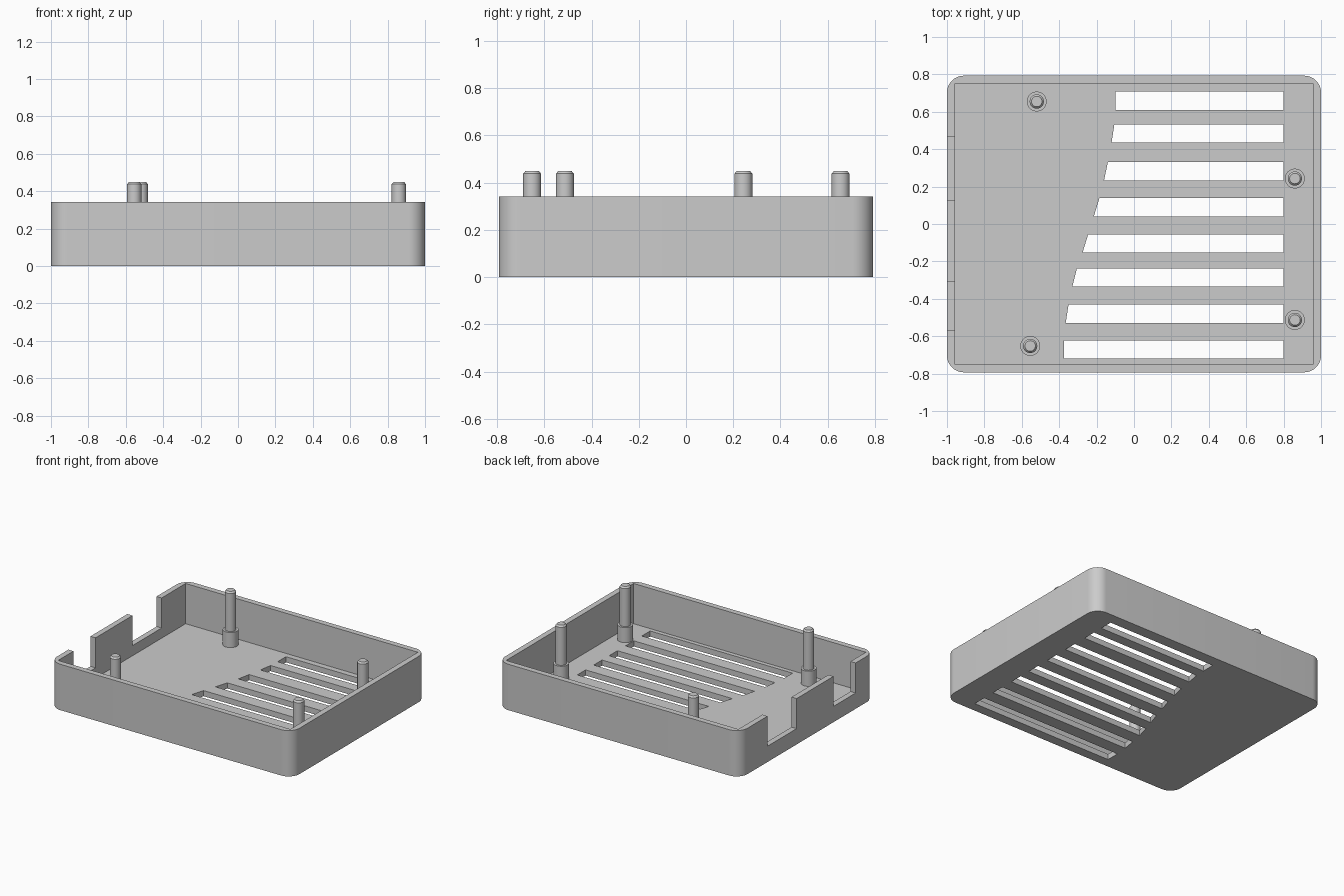
import bpy
import bmesh
from math import tau

default = bpy.data.objects.get("Cube")
if default:
    bpy.data.objects.remove(default, do_unlink=True)

HALF_X, HALF_Y, HEIGHT = 1.0, 0.793, 0.342
WALL, FLOOR = 0.042, 0.042

grey = bpy.data.materials.new("light grey plastic")
grey.use_nodes = True
grey.diffuse_color = (0.6, 0.6, 0.6, 1)
grey.node_tree.nodes["Principled BSDF"].inputs["Base Color"].default_value = (0.6, 0.6, 0.6, 1)


def make_object(name, bm):
    bmesh.ops.recalc_face_normals(bm, faces=bm.faces)
    mesh = bpy.data.meshes.new(name)
    bm.to_mesh(mesh)
    bm.free()
    mesh.materials.append(grey)
    obj = bpy.data.objects.new(name, mesh)
    bpy.context.collection.objects.link(obj)
    return obj


def add_prism(bm, outline, low, high):
    """Extrude a flat outline from one height to another."""
    face = bm.faces.new([bm.verts.new((x, y, low)) for x, y in outline])
    result = bmesh.ops.extrude_face_region(bm, geom=[face])
    top = [g for g in result["geom"] if isinstance(g, bmesh.types.BMVert)]
    bmesh.ops.translate(bm, verts=top, vec=(0, 0, high - low))


def rectangle(x0, x1, y0, y1):
    return [(x0, y0), (x1, y0), (x1, y1), (x0, y1)]


def select_only(obj):
    bpy.ops.object.select_all(action="DESELECT")
    obj.select_set(True)
    bpy.context.view_layer.objects.active = obj


def cut(target, name, bm):
    """Subtract a temporary cutter from the target."""
    cutter = make_object(name, bm)
    cutter.hide_render = True
    mod = target.modifiers.new(name, "BOOLEAN")
    mod.operation = "DIFFERENCE"
    mod.solver = "EXACT"
    mod.object = cutter
    select_only(target)
    bpy.ops.object.modifier_apply(modifier=mod.name)
    bpy.data.objects.remove(cutter, do_unlink=True)


# Tray with rounded outer corners
bm = bmesh.new()
add_prism(bm, rectangle(-HALF_X, HALF_X, -HALF_Y, HALF_Y), 0, HEIGHT)
uprights = [e for e in bm.edges if abs(e.verts[0].co.z - e.verts[1].co.z) > 0.1]
bmesh.ops.bevel(bm, geom=uprights, offset=0.09, segments=10, profile=0.5, affect="EDGES")
tray = make_object("tray", bm)

# Square-cornered cavity
bm = bmesh.new()
inner_x, inner_y = HALF_X - WALL, HALF_Y - WALL
add_prism(bm, rectangle(-inner_x, inner_x, -inner_y, inner_y), FLOOR, 1)
cut(tray, "cavity_cutter", bm)

# Vent slots: lower y, left end at the lower edge, left end at the upper edge
slots = [
    (0.61, -0.1, -0.1), (0.435, -0.12, -0.105), (0.233, -0.16, -0.14),
    (0.04, -0.215, -0.185), (-0.153, -0.275, -0.245), (-0.335, -0.33, -0.305),
    (-0.528, -0.365, -0.35), (-0.72, -0.375, -0.375),
]
bm = bmesh.new()
for y, low_x, high_x in slots:
    add_prism(bm, [(low_x, y), (0.8, y), (0.8, y + 0.098), (high_x, y + 0.098)], -0.1, 0.1)
cut(tray, "vent_cutter", bm)

# Two connector notches in the end wall
bm = bmesh.new()
for y0, y1 in ((0.125, 0.468), (-0.57, -0.31)):
    add_prism(bm, rectangle(-1.1, -0.9, y0, y1), 0.118, 1)
cut(tray, "notch_cutter", bm)

# Stepped locating pegs with chamfered tips
profile = [(0, 0.02), (0.053, 0.02), (0.053, 0.155), (0.038, 0.155),
           (0.038, 0.438), (0.028, 0.45), (0, 0.45)]
pegs = []
places = {"front_right": (-0.555, -0.652), "back_right": (-0.52, 0.655),
          "back_left": (0.86, 0.243), "front_left": (0.86, -0.513)}
for place, (x, y) in places.items():
    bm = bmesh.new()
    verts = [bm.verts.new((r, 0, z)) for r, z in profile]
    edges = [bm.edges.new(pair) for pair in zip(verts, verts[1:])]
    bmesh.ops.spin(bm, geom=verts + edges, cent=(0, 0, 0), axis=(0, 0, 1),
                   angle=tau, steps=32)
    bmesh.ops.remove_doubles(bm, verts=bm.verts, dist=0.0005)
    peg = make_object("peg_" + place, bm)
    peg.location = (x, y, 0)
    pegs.append(peg)

# Smooth the round walls, keep the crisp edges
for obj in [tray] + pegs:
    select_only(obj)
    bpy.ops.object.shade_smooth_by_angle()
